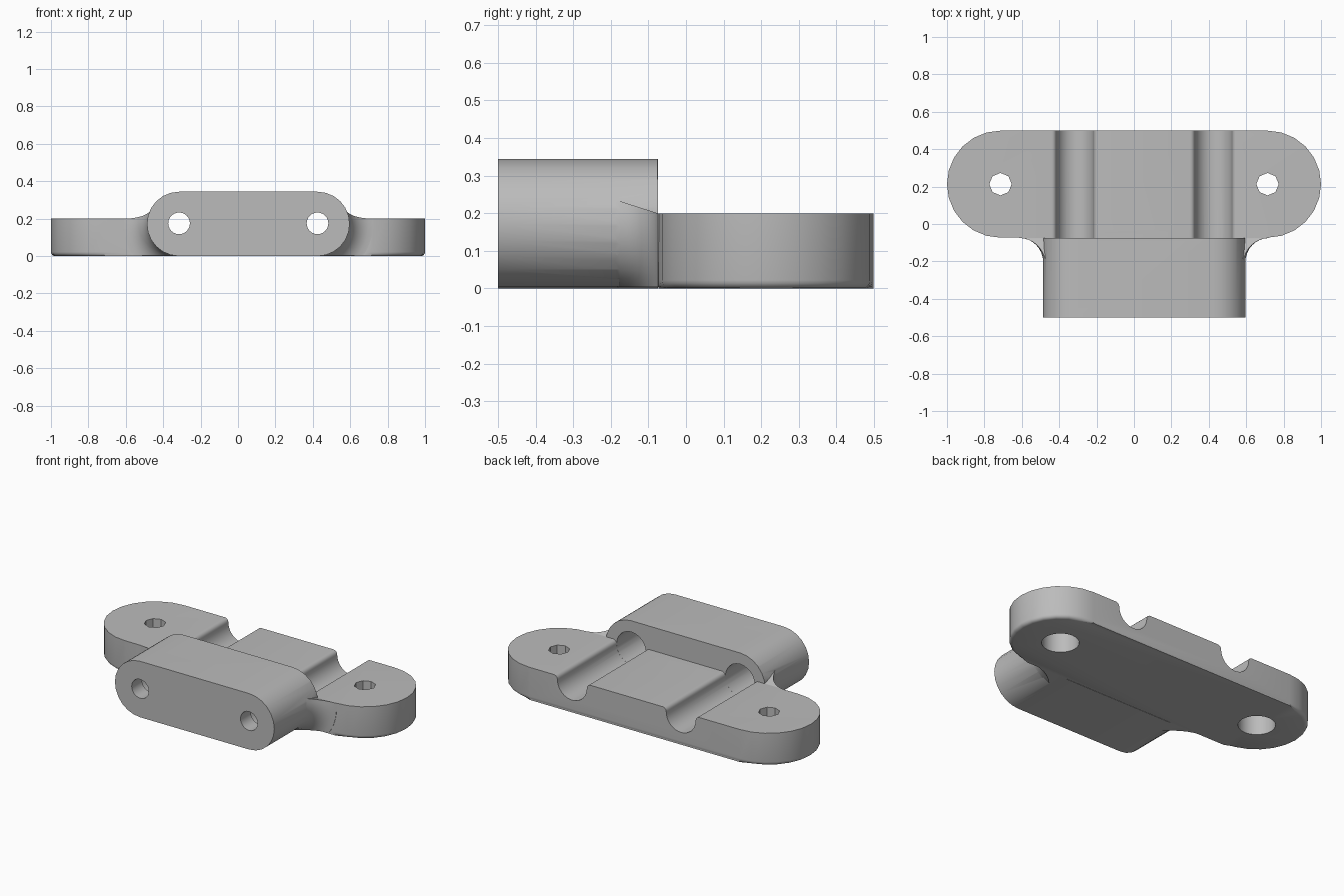
import bpy, bmesh
from math import pi, sin, cos, sqrt

cube = bpy.data.objects.get("Cube")
if cube:
    bpy.data.objects.remove(cube)

LEFT, RIGHT = -0.315, 0.425      # bore centre lines
RADIUS = 0.172                   # half height of the block
BACK = -0.075                    # rear face of the block

grey = bpy.data.materials.new("light_grey")
grey.use_nodes = True
grey.diffuse_color = (0.5, 0.5, 0.5, 1)
grey.node_tree.nodes["Principled BSDF"].inputs["Base Color"].default_value = (0.5, 0.5, 0.5, 1)


def finish(name, bm):
    bmesh.ops.recalc_face_normals(bm, faces=bm.faces)
    mesh = bpy.data.meshes.new(name)
    bm.to_mesh(mesh)
    bm.free()
    mesh.materials.append(grey)
    obj = bpy.data.objects.new(name, mesh)
    bpy.context.collection.objects.link(obj)
    return obj


def loft(name, rings, bevel=0):
    """Skin equal-sized rings, cap both ends, optionally round the first ring's edge."""
    bm = bmesh.new()
    rows = [[bm.verts.new(p) for p in ring] for ring in rings]
    n = len(rows[0])
    for a, b in zip(rows, rows[1:]):
        for i in range(n):
            j = (i + 1) % n
            bm.faces.new((a[i], a[j], b[j], b[i]))
    first = bm.faces.new(rows[0])
    bm.faces.new(rows[-1])
    if bevel:
        bmesh.ops.bevel(bm, geom=list(first.edges), offset=bevel, segments=4,
                        profile=0.5, affect='EDGES')
    return finish(name, bm)


def along_y(name, profile, y0, y1):
    return loft(name, [[(x, y, z) for x, z in profile] for y in (y0, y1)])


def along_z(name, profile, z0, z1, bevel=0):
    return loft(name, [[(x, y, z) for x, y in profile] for z in (z0, z1)], bevel)


def arc(cx, cy, r, start, end, steps):
    return [(cx + r * cos(start + (end - start) * i / steps),
             cy + r * sin(start + (end - start) * i / steps)) for i in range(steps + 1)]


def circle(cx, cy, r, steps=24):
    return arc(cx, cy, r, 0, 2 * pi, steps)[:-1]


def stadium(x0, x1, c, r):
    return arc(x1, c, r, -pi / 2, pi / 2, 12) + arc(x0, c, r, pi / 2, 1.5 * pi, 12)


def combine(target, other, operation):
    mod = target.modifiers.new("combine", 'BOOLEAN')
    mod.operation = operation
    mod.solver = 'EXACT'
    mod.object = other
    bpy.context.view_layer.objects.active = target
    bpy.ops.object.modifier_apply(modifier=mod.name)
    bpy.data.objects.remove(other)


# Mounting plate with rounded ends and a softened lower edge
END_X, END_Y, END_R = 0.714, 0.213, 0.286
body = along_z("clamp_body", stadium(-END_X, END_X, END_Y, END_R), 0, 0.2, 0.022)

# Raised front block
block = along_y("front_block", stadium(LEFT, RIGHT, RADIUS, RADIUS), -0.5, BACK)

# Concave flare that blends the block into the plate
FLARE = 0.125
rings = []
for k in range(10):
    turn = pi / 2 * min(k, 8) / 8
    y = BACK - FLARE * (1 - sin(turn)) if k < 9 else -0.03
    r = RADIUS + max(FLARE * (1 - cos(turn)), -0.004) - (0.004 if k == 0 else 0)
    top = 0.2 + 0.04 * (1 - sin(turn))
    zs = [0.004 + (top - 0.004) * i / 10 for i in range(11)]
    half = [sqrt(max(r * r - (z - RADIUS) ** 2, 0)) for z in zs]
    rings.append([(RIGHT + h, y, z) for h, z in zip(half, zs)] +
                 [(LEFT - h, y, z) for h, z in reversed(list(zip(half, zs)))])
flare = loft("block_flare", rings)

combine(body, flare, 'UNION')
combine(body, block, 'UNION')

# Rod channels with rounded lips, rod sockets and narrow front holes
for x in (LEFT, RIGHT):
    lip = 0.025
    channel = (arc(x, 0.175, 0.1, pi, 2 * pi, 16)
               + arc(x + 0.1 + lip, 0.175, lip, pi, pi / 2, 5)[1:]
               + [(x + 0.125, 0.5), (x - 0.125, 0.5)]
               + arc(x - 0.1 - lip, 0.175, lip, pi / 2, 0, 5)[:-1])
    combine(body, along_y("channel_cutter", channel, BACK - 0.0005, 0.6), 'DIFFERENCE')
    combine(body, along_y("socket_cutter", circle(x, 0.175, 0.1), -0.4, 0.0), 'DIFFERENCE')
    combine(body, along_y("hole_cutter", circle(x, 0.175, 0.058), -0.6, -0.3), 'DIFFERENCE')

# Screw holes with wider recesses underneath
for x in (-END_X, END_X):
    combine(body, along_z("screw_cutter", circle(x, END_Y, 0.06, 8), -0.1, 0.3), 'DIFFERENCE')
    combine(body, along_z("recess_cutter", circle(x, END_Y, 0.105), -0.1, 0.12), 'DIFFERENCE')

bpy.ops.object.select_all(action='DESELECT')
body.select_set(True)
bpy.context.view_layer.objects.active = body
bpy.ops.object.shade_smooth_by_angle(angle=pi / 6)
